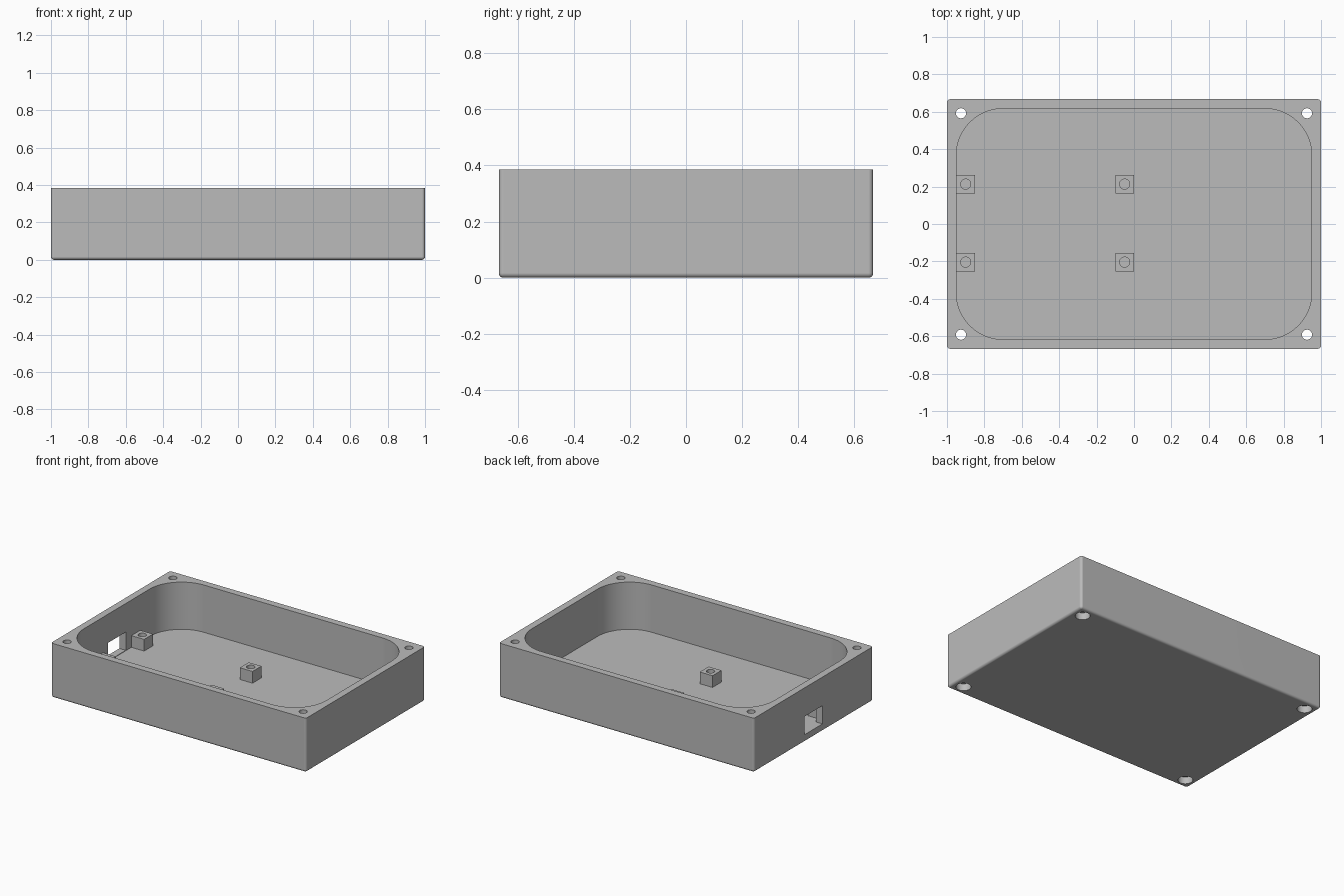
import bpy
import bmesh
import math
from mathutils import Matrix, Vector

default = bpy.data.objects.get("Cube")
if default:
    bpy.data.objects.remove(default, do_unlink=True)

HEIGHT, FLOOR, WALL = 0.385, 0.05, 0.05
HALF_X, HALF_Y = 1.0, 0.667
OVER = 0.1  # how far cutters stick out past a surface

grey = bpy.data.materials.new("plain grey")
grey.use_nodes = True
grey.diffuse_color = (0.5, 0.5, 0.5, 1)
grey.node_tree.nodes["Principled BSDF"].inputs["Base Color"].default_value = (0.5, 0.5, 0.5, 1)


def add_object(name, bm):
    mesh = bpy.data.meshes.new(name)
    bm.to_mesh(mesh)
    bm.free()
    mesh.materials.append(grey)
    obj = bpy.data.objects.new(name, mesh)
    bpy.context.collection.objects.link(obj)
    return obj


def box(name, low, high, radius=0, segments=1, round_bottom=False):
    """Box between two corners, with rounded upright (and bottom) edges."""
    low, high = Vector(low), Vector(high)
    bm = bmesh.new()
    bmesh.ops.create_cube(bm, size=1)
    bmesh.ops.scale(bm, vec=high - low, verts=bm.verts)
    bmesh.ops.translate(bm, vec=(low + high) / 2, verts=bm.verts)
    if radius:
        middle = (low.z + high.z) / 2
        edges = [e for e in bm.edges
                 if abs(e.verts[0].co.z - e.verts[1].co.z) > 0.001
                 or (round_bottom and e.verts[0].co.z < middle)]
        bmesh.ops.bevel(bm, geom=edges, offset=radius, segments=segments,
                        profile=0.5, affect='EDGES')
    return add_object(name, bm)


def cylinder(name, x, y, z0, z1, radius):
    bm = bmesh.new()
    bmesh.ops.create_cone(bm, cap_ends=True, segments=32, radius1=radius, radius2=radius,
                          depth=z1 - z0, matrix=Matrix.Translation((x, y, (z0 + z1) / 2)))
    return add_object(name, bm)


def carve(obj, cutters):
    """Subtract the cutters in order, bake the result and drop the cutters."""
    for cutter in cutters:
        cutter.hide_render = True
        mod = obj.modifiers.new("cut", 'BOOLEAN')
        mod.operation, mod.solver, mod.object = 'DIFFERENCE', 'EXACT', cutter
    graph = bpy.context.evaluated_depsgraph_get()
    mesh = bpy.data.meshes.new_from_object(obj.evaluated_get(graph))
    obj.modifiers.clear()
    obj.data = mesh
    for cutter in cutters:
        bpy.data.objects.remove(cutter, do_unlink=True)


def smooth(obj):
    bpy.ops.object.select_all(action='DESELECT')
    obj.select_set(True)
    bpy.context.view_layer.objects.active = obj
    bpy.ops.object.shade_smooth_by_angle(angle=math.radians(32))
    mod = obj.modifiers.new("flat_sides", 'WEIGHTED_NORMAL')
    mod.keep_sharp = True


# Tray body with small rounded outer edges
tray = box("enclosure_tray", (-HALF_X, -HALF_Y, 0), (HALF_X, HALF_Y, HEIGHT),
           radius=0.017, segments=5, round_bottom=True)

# Cavity with large corner radius, and the port through one end wall
inner_x, inner_y = HALF_X - WALL, HALF_Y - WALL
cutters = [
    box("cavity_cutter", (-inner_x, -inner_y, FLOOR), (inner_x, inner_y, HEIGHT + OVER),
        radius=0.25, segments=16),
    box("port_cutter", (-HALF_X - OVER, -0.1, FLOOR + 0.003), (-inner_x + OVER, 0.1, 0.182)),
]

# Corner screw holes with wider recesses for the heads underneath
for x in (-0.925, 0.925):
    for y in (-0.592, 0.592):
        cutters.append(cylinder("screw_cutter", x, y, -OVER, HEIGHT + OVER, 0.027))
        cutters.append(cylinder("recess_cutter", x, y, -OVER, 0.05, 0.048))
carve(tray, cutters)
smooth(tray)

# Square mounting posts with blind holes
top = FLOOR + 0.083
for x, x_name in ((-0.9, "outer"), (-0.05, "inner")):
    for y, y_name in ((-0.204, "front"), (0.213, "back")):
        post = box(f"{x_name}_{y_name}_mounting_post",
                   (x - 0.05, y - 0.05, FLOOR - 0.005), (x + 0.05, y + 0.05, top))
        carve(post, [cylinder("post_cutter", x, y, FLOOR + 0.002, top + OVER, 0.027)])
        smooth(post)
